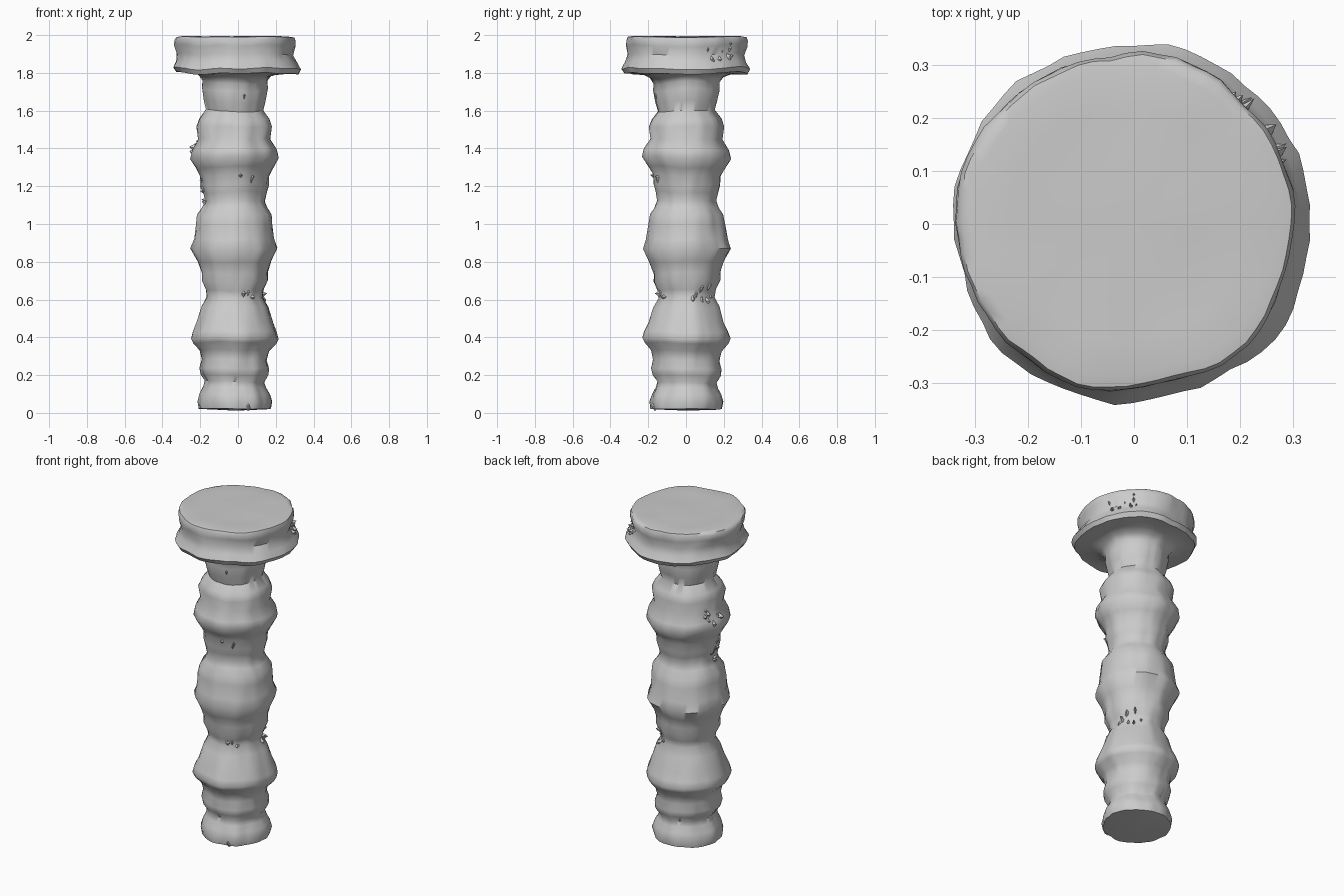
import bpy, bmesh, random
from math import sin, cos, pi, radians
from mathutils import Vector, noise

if "Cube" in bpy.data.objects:
    bpy.data.objects.remove(bpy.data.objects["Cube"])

random.seed(4)
SEG = 64

# (height, radius) from the foot up to the cap
SHAFT = [(0.02, 0.165), (0.022, 0.188), (0.06, 0.195), (0.10, 0.183), (0.135, 0.164),
         (0.165, 0.155), (0.20, 0.178), (0.235, 0.185), (0.28, 0.174), (0.33, 0.187),
         (0.37, 0.222), (0.395, 0.233), (0.43, 0.222), (0.48, 0.198), (0.56, 0.175),
         (0.61, 0.148), (0.65, 0.155), (0.70, 0.178), (0.74, 0.176), (0.80, 0.194),
         (0.87, 0.230), (0.92, 0.212), (1.00, 0.203), (1.05, 0.196), (1.09, 0.170),
         (1.125, 0.157), (1.17, 0.166), (1.21, 0.177), (1.26, 0.178), (1.30, 0.200),
         (1.35, 0.231), (1.395, 0.222), (1.45, 0.190), (1.515, 0.201), (1.555, 0.185),
         (1.60, 0.150), (1.65, 0.163), (1.71, 0.174), (1.75, 0.172), (1.78, 0.195)]
CAP = [(1.797, 0.235), (1.80, 0.29), (1.80, 0.325), (1.825, 0.340), (1.86, 0.320),
       (1.90, 0.305), (1.945, 0.318), (1.975, 0.319), (1.99, 0.312), (1.994, 0.29),
       (1.993, 0.22), (1.993, 0.12)]


def surface_point(z, r, ang):
    # uneven, hand-worn lathe surface
    lean = -0.018 if z < 1.79 else (-0.003 if z < 1.88 else -0.015)
    p = Vector((2.2 * cos(ang), 2.2 * sin(ang), z * 5))
    n = noise.noise(p)
    fine = noise.noise(p * 2.7)
    rr = r * (1 + 0.05 * n + 0.022 * fine)
    amp = 0.006 if z < 0.03 or z > 1.98 else 0.016
    dz = amp * noise.noise(Vector((1.6 * cos(ang) * r / 0.3, 1.6 * sin(ang) * r / 0.3, z * 2 + 9)))
    return Vector((lean + rr * cos(ang), 0.003 + rr * sin(ang), z + dz))


# Column: one worn turned body
bm = bmesh.new()
rings = [[bm.verts.new(surface_point(z, r, 2 * pi * i / SEG)) for i in range(SEG)]
         for z, r in SHAFT + CAP]
for a, b in zip(rings, rings[1:]):
    for i in range(SEG):
        j = (i + 1) % SEG
        bm.faces.new((a[i], a[j], b[j], b[i]))
for ring, z, flip in ((rings[0], 0.012, True), (rings[-1], 1.994, False)):
    c = bm.verts.new((-0.015, 0, z))
    for i in range(SEG):
        f = (ring[i], ring[(i + 1) % SEG], c)
        bm.faces.new(f[::-1] if flip else f)
mesh = bpy.data.meshes.new("column")
bm.to_mesh(mesh)
bm.free()
column = bpy.data.objects.new("column", mesh)
bpy.context.collection.objects.link(column)
bpy.context.view_layer.objects.active = column
column.select_set(True)
bpy.ops.object.shade_smooth_by_angle(angle=radians(50))


def radius_at(z):
    prof = SHAFT + CAP
    for (z0, r0), (z1, r1) in zip(prof, prof[1:]):
        if z0 <= z < z1:
            return r0 + (r1 - r0) * (z - z0) / (z1 - z0)
    return 0.3


# Chips: little jagged splinters, (angle from, angle to, z from, z to, count)
CHIPS = [(20, 50, 1.86, 1.97, 10), (10, 60, 0.58, 0.67, 9), (148, 180, 1.37, 1.46, 7),
         (155, 195, 1.10, 1.24, 7), (280, 305, 1.20, 1.26, 3), (285, 315, 0.61, 0.65, 3),
         (285, 290, 1.68, 1.70, 1), (285, 315, 0.02, 0.04, 2)]
bm = bmesh.new()
for a0, a1, z0, z1, count in CHIPS:
    for k in range(count):
        ang = radians(random.uniform(a0, a1))
        z = random.uniform(z0, z1)
        r = radius_at(z)
        w = random.uniform(0.01, 0.018) / r
        h = random.uniform(0.015, 0.028)
        base = [bm.verts.new(surface_point(max(z + dz, 0.012), r * 0.96, ang + da))
                for da, dz in ((-w, 0), (0, -h), (w, 0), (0, h))]
        tip = bm.verts.new(surface_point(z + random.uniform(-0.008, 0.012),
                                         r + random.uniform(0.008, 0.028), ang))
        for i in range(4):
            bm.faces.new((base[i], base[(i + 1) % 4], tip))
mesh = bpy.data.meshes.new("chips")
bm.to_mesh(mesh)
bm.free()
bpy.context.collection.objects.link(bpy.data.objects.new("chips", mesh))
